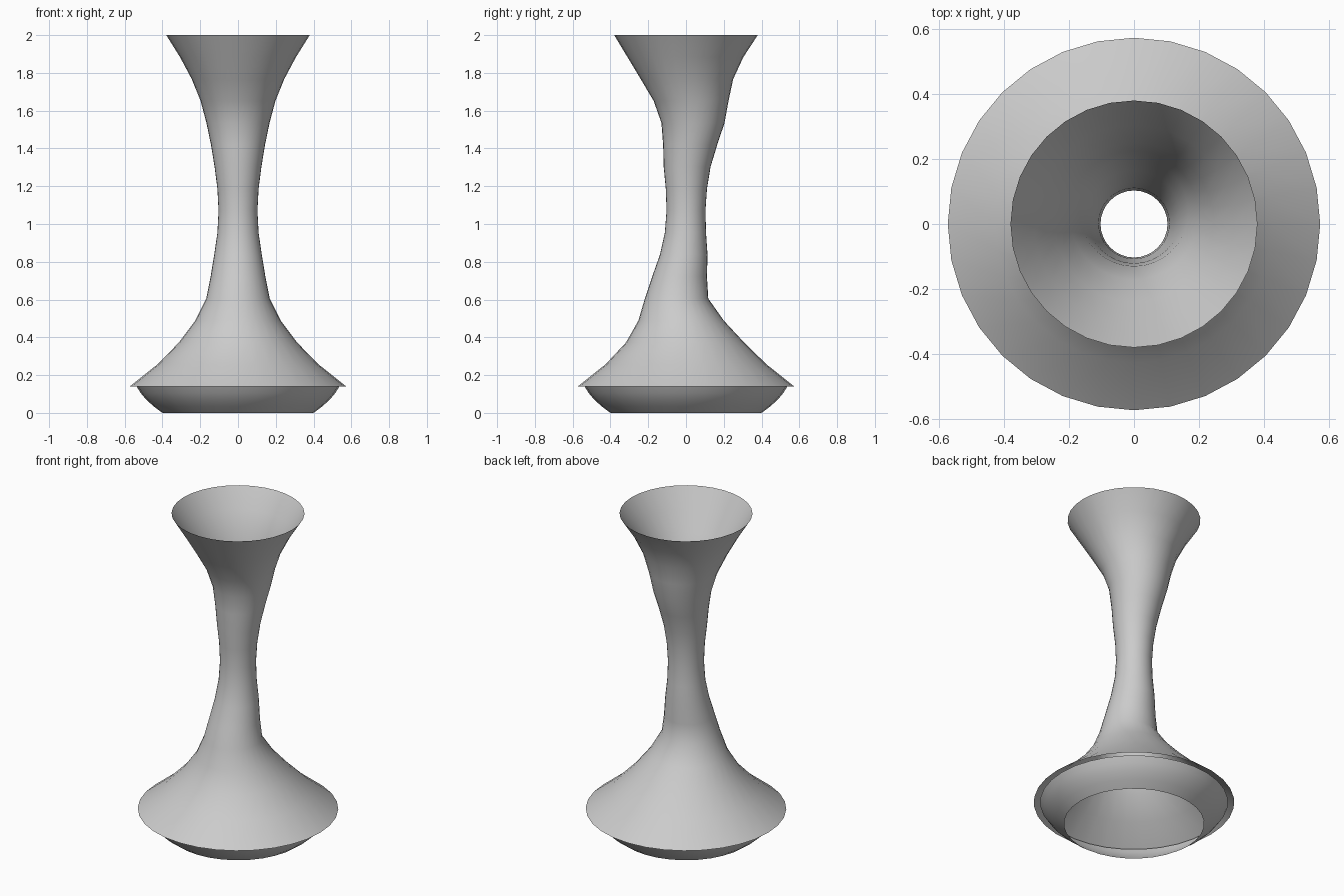
import bpy, bmesh
from math import cos, sin, tau

if "Cube" in bpy.data.objects:
    bpy.data.objects.remove(bpy.data.objects["Cube"])

SIDES = 32


def loft(name, rings):
    """Open shell through horizontal rings given as (z, radius, y offset)."""
    bm = bmesh.new()
    loops = [[bm.verts.new((r * cos(tau * k / SIDES), cy + r * sin(tau * k / SIDES), z))
              for k in range(SIDES)] for z, r, cy in rings]
    for a, b in zip(loops, loops[1:]):
        for k in range(SIDES):
            n = (k + 1) % SIDES
            bm.faces.new((a[k], a[n], b[n], b[k]))
    for f in bm.faces:
        f.smooth = True
    me = bpy.data.meshes.new(name)
    bm.to_mesh(me)
    bm.free()
    ob = bpy.data.objects.new(name, me)
    bpy.context.collection.objects.link(ob)
    return ob


# Flared body: evenly spaced rings, some shifted along y to bend the neck
radii_offsets = [
    (0.573, 0), (0.427, 0), (0.313, -0.005), (0.226, -0.026), (0.168, -0.050),
    (0.145, -0.034), (0.126, -0.012), (0.109, -0.003), (0.103, 0), (0.109, 0.002),
    (0.124, 0.006), (0.143, 0.022), (0.167, 0.037), (0.198, 0.027),
    (0.245, 0.005), (0.307, -0.003), (0.38, 0),
]
step = (2.0 - 0.14) / (len(radii_offsets) - 1)
loft("flared_body", [(0.14 + i * step, r, cy) for i, (r, cy) in enumerate(radii_offsets)])

# Open bowl tucked under the rim
loft("base_bowl", [(0, 0.40, 0), (0.035, 0.447, 0), (0.07, 0.486, 0),
                   (0.105, 0.515, 0), (0.14, 0.537, 0)])
